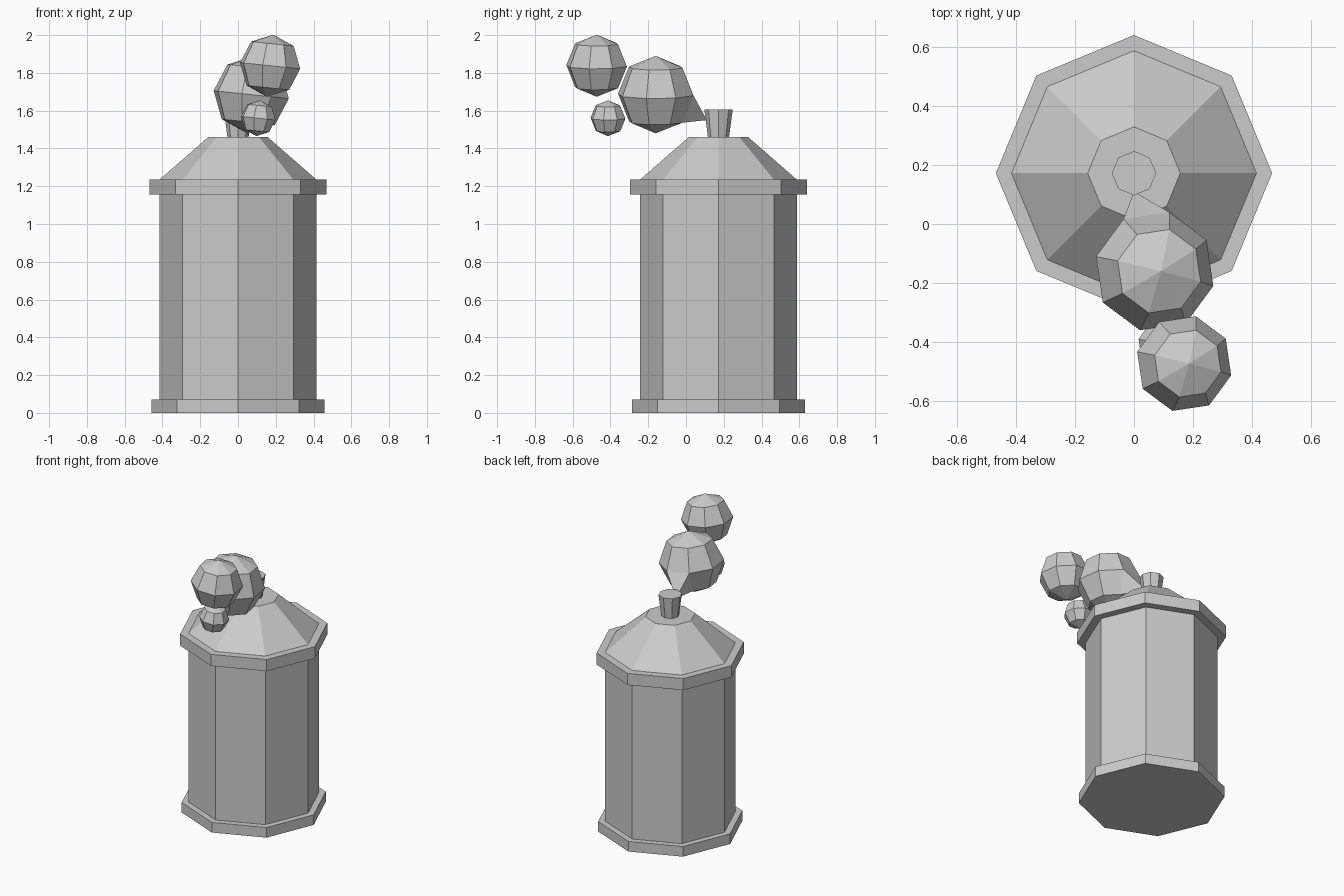
import bpy, bmesh, math
from mathutils import Matrix, Vector

if "Cube" in bpy.data.objects:
    bpy.data.objects.remove(bpy.data.objects["Cube"])

CAN_Y = 0.172  # the can sits behind the spray cloud


def finish(name, bm):
    bmesh.ops.recalc_face_normals(bm, faces=bm.faces)
    mesh = bpy.data.meshes.new(name)
    bm.to_mesh(mesh)
    bm.free()
    obj = bpy.data.objects.new(name, mesh)
    bpy.context.collection.objects.link(obj)
    return obj


def frustum(name, r_low, r_high, z0, z1):
    """Eight-sided section of the can with corners on the axes."""
    bm = bmesh.new()
    bmesh.ops.create_cone(bm, cap_ends=True, segments=8, radius1=r_low,
                          radius2=r_high, depth=z1 - z0,
                          matrix=Matrix.Translation((0, CAN_Y, (z0 + z1) / 2)))
    return finish(name, bm)


def puff(name, centre, radius, tip=None):
    """Slightly tilted low-poly ball, with one face optionally drawn to a tip."""
    bm = bmesh.new()
    mat = (Matrix.Translation(centre)
           @ Matrix.Rotation(math.radians(6), 4, 'Y')
           @ Matrix.Rotation(math.radians(-14), 4, 'Z'))
    bmesh.ops.create_uvsphere(bm, u_segments=8, v_segments=4,
                              radius=radius, matrix=mat)
    if tip:
        tip = Vector(tip)
        face = min(bm.faces,
                   key=lambda f: (f.calc_center_median() - tip).length)
        poked = bmesh.ops.poke(bm, faces=[face])
        poked["verts"][0].co = tip
    return finish(name, bm)


# Can
frustum("base_rim", 0.458, 0.458, 0.0, 0.07)
frustum("can_body", 0.415, 0.415, 0.04, 1.18)
frustum("top_rim", 0.468, 0.468, 1.155, 1.235)
frustum("shoulder", 0.415, 0.157, 1.235, 1.46)
frustum("nozzle", 0.056, 0.075, 1.46, 1.605)

# Spray cloud
puff("large_puff", (0.07, -0.16, 1.685), 0.206, tip=(0.0, 0.11, 1.55))
puff("medium_puff", (0.17, -0.473, 1.838), 0.165)
puff("small_puff", (0.107, -0.413, 1.56), 0.095)
